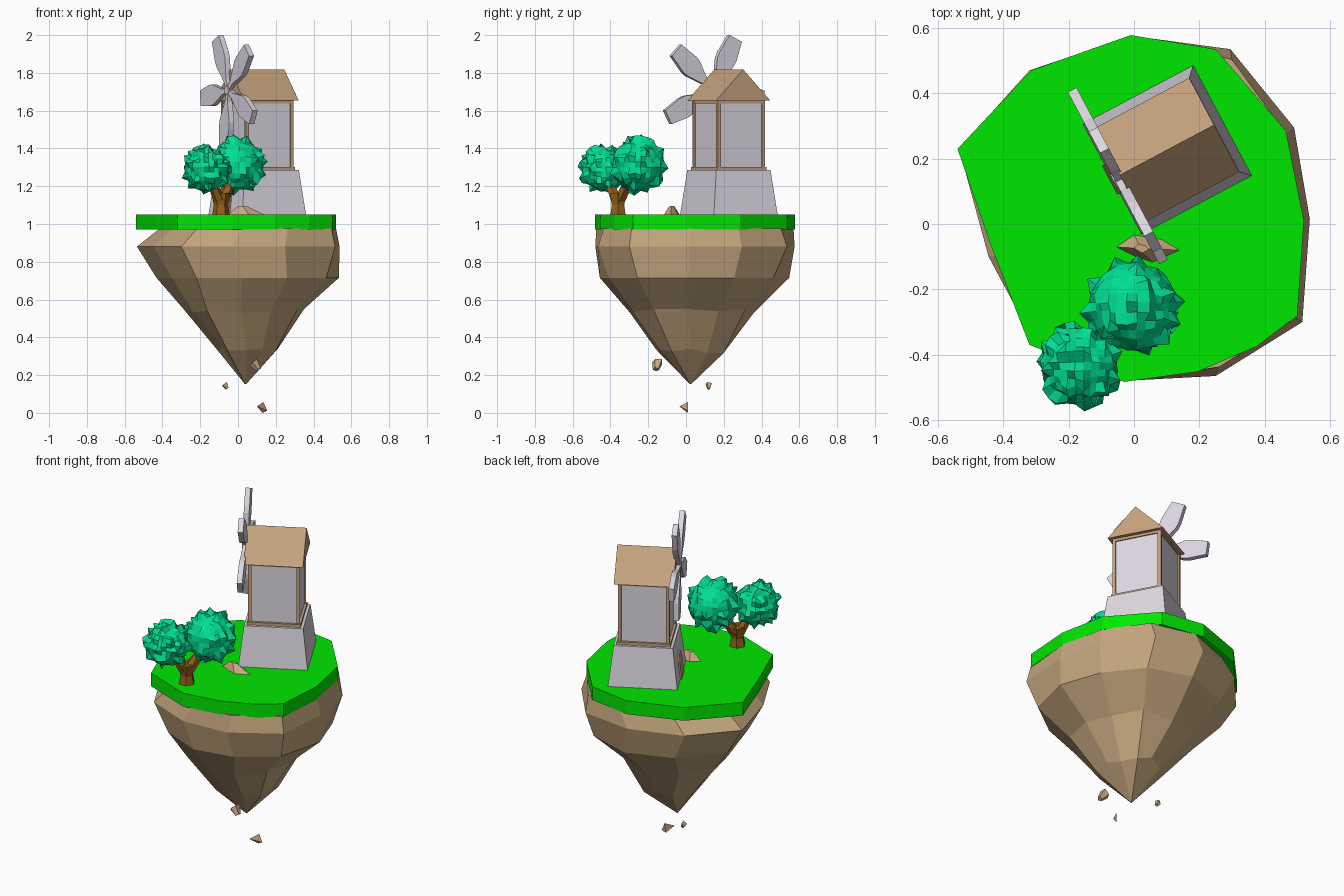
import bpy, bmesh, math, random
from mathutils import Vector, Matrix

if "Cube" in bpy.data.objects:
    bpy.data.objects.remove(bpy.data.objects["Cube"])

random.seed(4)


def mat(name, rgb):
    m = bpy.data.materials.new(name)
    m.diffuse_color = (*rgb, 1)
    m.use_nodes = True
    m.node_tree.nodes["Principled BSDF"].inputs["Base Color"].default_value = m.diffuse_color
    return m


GRASS = mat("grass", (0.0, 0.80, 0.0))
ROCK = mat("rock", (0.56, 0.39, 0.21))
WOOD = mat("wood", (0.56, 0.36, 0.21))
BARK = mat("bark", (0.28, 0.12, 0.01))
LEAF = mat("leaf", (0.0, 0.74, 0.29))
WALL = mat("wall", (0.72, 0.68, 0.75))


def finish(name, bm, material, matrix=None):
    bmesh.ops.recalc_face_normals(bm, faces=bm.faces)
    me = bpy.data.meshes.new(name)
    bm.to_mesh(me)
    bm.free()
    me.materials.append(material)
    ob = bpy.data.objects.new(name, me)
    bpy.context.collection.objects.link(ob)
    if matrix is not None:
        ob.matrix_world = matrix
    return ob


def loft(name, rings, material, matrix=None):
    """Skin a stack of equal-length point loops and cap both ends."""
    bm = bmesh.new()
    loops = [[bm.verts.new(p) for p in r] for r in rings]
    n = len(loops[0])
    for a, b in zip(loops, loops[1:]):
        for i in range(n):
            j = (i + 1) % n
            bm.faces.new((a[i], a[j], b[j], b[i]))
    bm.faces.new(loops[0])
    bm.faces.new(loops[-1])
    return finish(name, bm, material, matrix)


def rect(hx, hy, z, cx=0, cy=0):
    return [(cx + sx * hx, cy + sy * hy, z) for sx, sy in ((-1, -1), (1, -1), (1, 1), (-1, 1))]


def box(name, hx, hy, z0, z1, material, cx=0, cy=0, matrix=None):
    return loft(name, [rect(hx, hy, z0, cx, cy), rect(hx, hy, z1, cx, cy)], material, matrix)


# Grass slab
outline = [(-.54, .23), (-.315, .47), (-.01, .578), (.25, .535), (.465, .285), (.52, .01),
           (.50, -.28), (.375, -.375), (.195, -.452), (-.03, -.483), (-.32, -.37), (-.44, -.06)]
loft("grass_top", [[(x, y, z) for x, y in outline] for z in (.97, 1.05)], GRASS)

# Tapering rock below: scaled and shifted copies of one outline, ending in a tip
edge = [(-.535, .23), (-.32, .47), (-.01, .575), (.295, .535), (.49, .295), (.538, .015),
        (.515, -.30), (.25, -.465), (-.03, -.48), (-.30, -.37), (-.445, -.10)]
levels = [(.975, .89, .99, .05, 0), (.88, 1, 1, 0, 0), (.715, .9, .95, .05, 0),
          (.535, .595, .62, .03, 0), (.335, .29, .335, .055, .02), (.152, .006, .006, .04, .024)]
# Per-corner swelling of the lower rings
swell = {0: [.98, 1, 1, .95, .95, .98, .97, .95, 1, 1, 1],
         2: [1, 1, 1, .91, .91, 1, .90, .93, 1, 1, 1],
         3: [1, 1, 1, .95, .93, 1, .93, .97, 1, 1.08, 1],
         4: [1, 1, 1, 1, .95, 1, .95, 1, 1.1, 1.25, 1.1]}
rings = []
for k, (z, sx, sy, ox, oy) in enumerate(levels):
    dz = .02 if k in (3, 4) else 0
    rings.append([(x * sx * s + ox, y * sy * s + oy, z + random.uniform(-dz, dz))
                  for (x, y), s in zip(edge, swell.get(k, [1] * 11))])
loft("island_rock", rings, ROCK)


# Loose stones
def stone(name, centre, size, sides=5):
    bm = bmesh.new()
    bmesh.ops.create_cone(bm, cap_ends=True, segments=sides, radius1=size, radius2=size * .5, depth=size * 1.6)
    for v in bm.verts:
        v.co *= random.uniform(.8, 1.1)
    rot = Matrix.Rotation(random.uniform(0, 3), 3, Vector((1, .6, .3)).normalized())
    bmesh.ops.rotate(bm, verts=bm.verts, matrix=rot)
    bmesh.ops.translate(bm, verts=bm.verts, vec=centre)
    finish(name, bm, ROCK)


stone("falling_stone_large", (.095, -.155, .25), .034)
stone("falling_stone_small", (-.065, .12, .14), .018, 4)
bm = bmesh.new()
vs = [bm.verts.new(p) for p in ((.10, -.035, .035), (.135, .01, .057), (.155, .01, .012), (.13, .008, 0))]
for f in ((0, 1, 2), (0, 2, 3), (0, 3, 1), (1, 3, 2)):
    bm.faces.new([vs[i] for i in f])
finish("falling_stone_lowest", bm, ROCK)

# Boulder on the grass
base = [(-.06, -.07), (0, -.03), (.09, -.045), (.15, -.08), (.06, -.12), (0, -.10)]
loft("grass_boulder", [[(x, y, 1.045) for x, y in base],
                       [(.02 + (x - .03) * .22, -.075 + (y + .075) * .3, 1.094) for x, y in base]], ROCK)

# Windmill, modelled square to its own axes then turned; sails face local -x
MILL = Matrix.Translation((.102, .227, 0)) @ Matrix.Rotation(math.radians(28), 4, 'Z')
loft("mill_base", [rect(.192, .192, 1.04), rect(.163, .163, 1.285)], WALL, MILL)
box("mill_sill", .148, .148, 1.28, 1.302, WOOD, matrix=MILL)
box("mill_walls", .134, .134, 1.29, 1.65, WALL, matrix=MILL)
box("mill_top_band", .141, .141, 1.638, 1.66, WOOD, matrix=MILL)
for i, (sx, sy) in enumerate(((-1, -1), (1, -1), (1, 1), (-1, 1))):
    box(f"corner_post_{i + 1}", .009, .009, 1.30, 1.65, WOOD, sx * .133, sy * .133, MILL)

# Gable roof
gable = [(-.163, 1.653), (.163, 1.653), (0, 1.818)]
loft("mill_roof", [[(x, y, z) for y, z in gable] for x in (-.165, .162)], WOOD, MILL)

# Door on the sloping front of the base
door = [(-.05, 1.05), (.05, 1.05), (.05, 1.15), (.03, 1.185), (-.03, 1.185), (-.05, 1.15)]
loft("door", [[(-.192 + (z - 1.04) * .118 + d, y, z) for y, z in door] for d in (-.008, .02)], WOOD, MILL)

# Sails: five tapered paddles around a hub
paddle = [(.0, .012), (.06, .015), (.165, .054), (.20, .056), (.305, .041)]
shape = [(w, r) for r, w in paddle] + [(-w, r) for r, w in reversed(paddle)]
HUB = MILL @ Matrix.Translation((-.160, -.009, 1.708))
for i in range(5):
    turn = Matrix.Rotation(-math.radians(26 + 72 * i), 4, 'X')
    loft(f"sail_{i + 1}", [[(x, y, z) for y, z in shape] for x in (-.026, .004)], WALL, HUB @ turn)
ring = [(.024 * math.cos(i * math.tau / 8), .024 * math.sin(i * math.tau / 8)) for i in range(8)]
loft("sail_hub", [[(x, y, z) for y, z in ring] for x in (-.03, .05)], WALL, HUB)


# Tree: forked trunk and two spiky crowns
def limb(name, pts):
    loft(name, [[(x + r * math.cos(i * math.tau / 6), y + r * math.sin(i * math.tau / 6), z)
                 for i in range(6)] for x, y, z, r in pts], BARK)


limb("trunk", [(-.09, -.36, 1.04, .048), (-.09, -.36, 1.10, .038), (-.09, -.36, 1.165, .05)])
limb("branch_large", [(-.085, -.355, 1.12, .038), (-.055, -.32, 1.19, .034), (-.01, -.27, 1.28, .02)])
limb("branch_small", [(-.095, -.365, 1.12, .036), (-.12, -.39, 1.18, .030), (-.155, -.425, 1.26, .016)])


def crown(name, centre, radius):
    bm = bmesh.new()
    bmesh.ops.create_cube(bm, size=2)
    bmesh.ops.subdivide_edges(bm, edges=bm.edges[:], cuts=6, use_grid_fill=True)
    for v in bm.verts:
        v.co = Vector([math.tan(c * math.pi / 4) for c in v.co]).normalized()
        v.co *= radius * random.choice((.90, .92, .94, .97, 1.0, 1.15))
        v.co += Vector(centre)
    finish(name, bm, LEAF)


crown("crown_large", (-.005, -.255, 1.313), .143)
crown("crown_small", (-.167, -.435, 1.288), .122)
